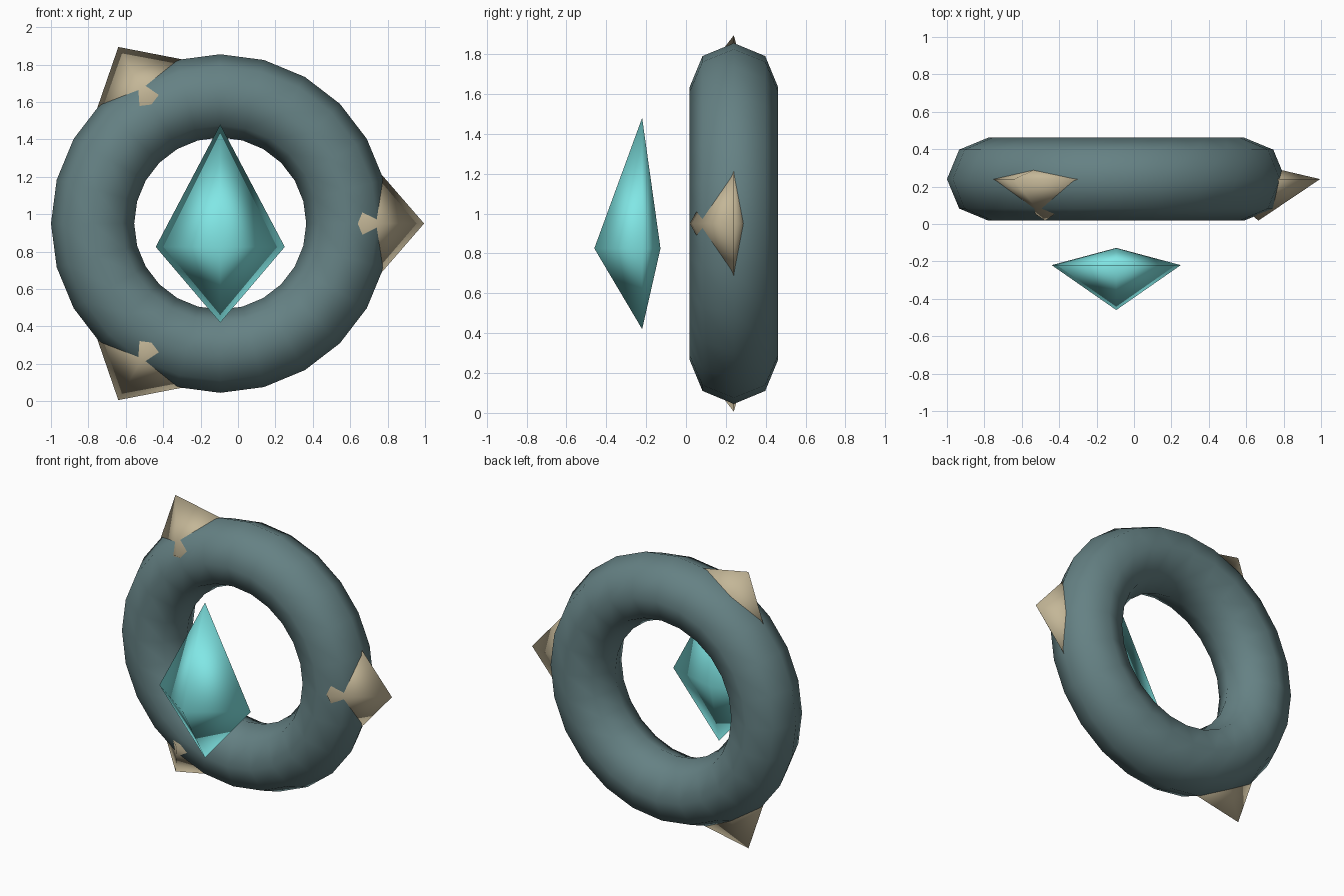
import bpy, bmesh, math
from mathutils import Vector

if "Cube" in bpy.data.objects:
    bpy.data.objects.remove(bpy.data.objects["Cube"])

CX, RING_Y, CZ = -0.095, 0.24, 0.95


def material(name, rgb):
    m = bpy.data.materials.new(name)
    m.diffuse_color = (*rgb, 1)
    m.use_nodes = True
    m.node_tree.nodes["Principled BSDF"].inputs["Base Color"].default_value = m.diffuse_color
    return m


def crystal(name, centre, angle, long, short, half, front, back, mat):
    """Kite-shaped bipyramid whose long end points along angle in the XZ plane."""
    c = Vector(centre)
    u = Vector((math.cos(angle), 0, math.sin(angle)))
    t = Vector((-u.z, 0, u.x))
    y = Vector((0, 1, 0))
    bm = bmesh.new()
    rim = [bm.verts.new(c + d) for d in (u * long, t * half, -u * short, -t * half)]
    for apex in (bm.verts.new(c - y * front), bm.verts.new(c + y * back)):
        for i in range(4):
            bm.faces.new((rim[i], rim[(i + 1) % 4], apex))
    bmesh.ops.recalc_face_normals(bm, faces=bm.faces[:])
    for f in bm.faces:
        f.smooth = True
    me = bpy.data.meshes.new(name)
    bm.to_mesh(me)
    bm.free()
    me.materials.append(mat)
    ob = bpy.data.objects.new(name, me)
    bpy.context.collection.objects.link(ob)
    return ob


slate = material("slate", (0.13, 0.22, 0.23))
cyan = material("cyan", (0.22, 0.80, 0.79))
sand = material("sand", (0.55, 0.47, 0.31))

# Upright ring
bpy.ops.mesh.primitive_torus_add(
    major_segments=24, minor_segments=8, major_radius=0.6825, minor_radius=0.2225,
    location=(CX, RING_Y, CZ), rotation=(math.pi / 2, 0, 0))
ring = bpy.context.object
ring.name = "ring"
ring.data.materials.append(slate)
bpy.ops.object.shade_smooth()

# Floating gem in front of the ring
crystal("gem", (CX, -0.22, 0.825), math.pi / 2, 0.655, 0.405, 0.345, 0.24, 0.092, cyan)

# Three spikes set into the rim
for i in range(3):
    a = math.radians(120 * i)
    r = 0.76
    crystal(f"spike_{i + 1}", (CX + r * math.cos(a), RING_Y, CZ + r * math.sin(a)),
            a, 0.33, 0.26, 0.38, 0.222, 0.077, sand)
